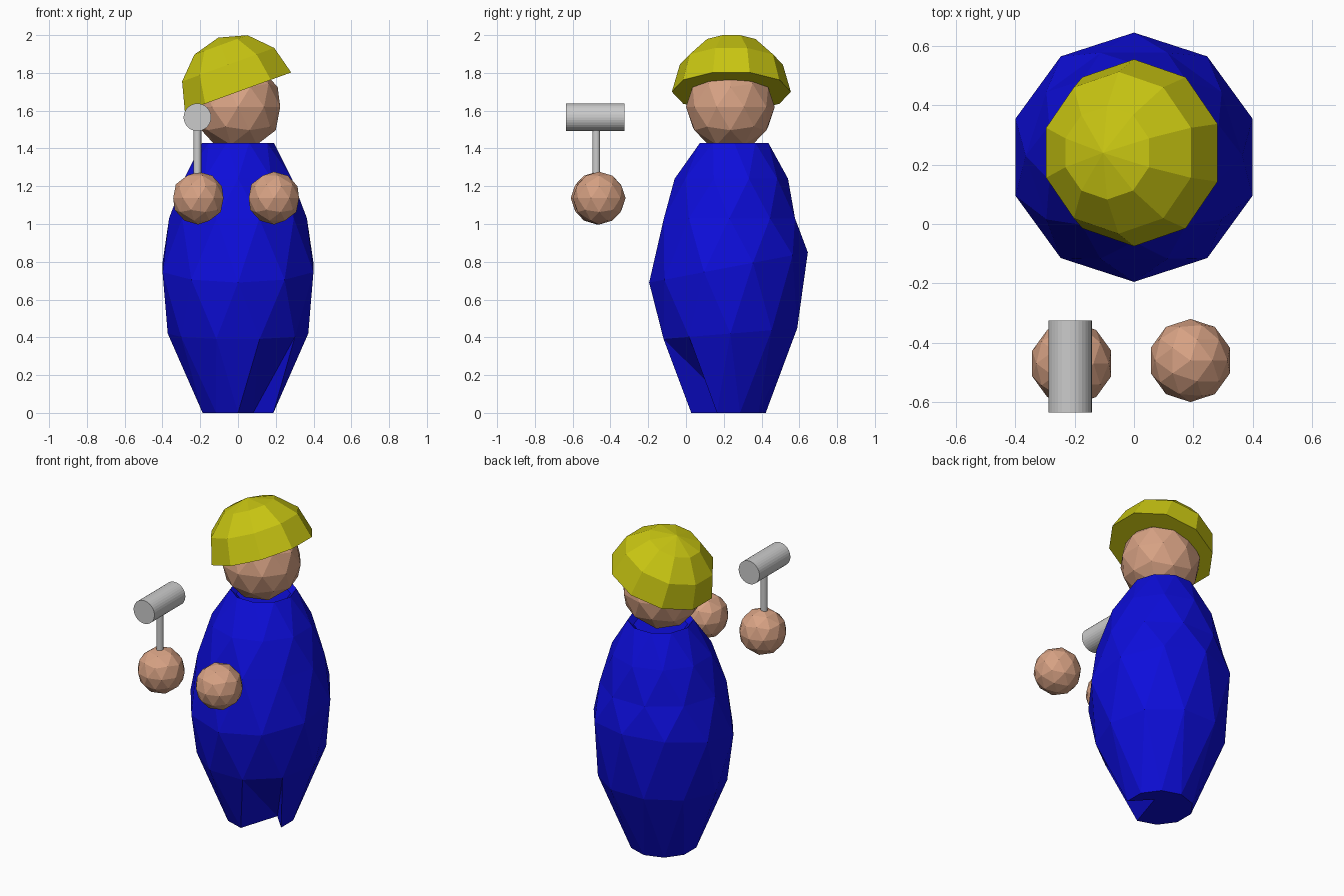
import bpy, bmesh, math
from mathutils import Matrix, Vector

if "Cube" in bpy.data.objects:
    bpy.data.objects.remove(bpy.data.objects["Cube"])


def material(name, rgb):
    m = bpy.data.materials.new(name)
    m.diffuse_color = (*rgb, 1)
    m.use_nodes = True
    m.node_tree.nodes["Principled BSDF"].inputs["Base Color"].default_value = m.diffuse_color
    return m


BLUE = material("overall blue", (0.004, 0.004, 0.70))
SKIN = material("skin", (0.68, 0.36, 0.23))
YELLOW = material("helmet yellow", (0.58, 0.56, 0.006))
STEEL = material("steel grey", (0.60, 0.60, 0.60))


def finish(bm, name, mat):
    bmesh.ops.recalc_face_normals(bm, faces=bm.faces)
    me = bpy.data.meshes.new(name)
    bm.to_mesh(me)
    bm.free()
    me.materials.append(mat)
    ob = bpy.data.objects.new(name, me)
    bpy.context.collection.objects.link(ob)
    return ob


def ball(name, center, radius):
    bm = bmesh.new()
    bmesh.ops.create_icosphere(bm, subdivisions=2, radius=radius,
                               matrix=Matrix.Translation(center))
    return finish(bm, name, SKIN)


def rod(name, center, radius, length, axis):
    rot = Vector((0, 0, 1)).rotation_difference(Vector(axis)).to_matrix().to_4x4()
    bm = bmesh.new()
    bmesh.ops.create_cone(bm, cap_ends=True, segments=32, radius1=radius, radius2=radius,
                          depth=length, matrix=Matrix.Translation(center) @ rot)
    return finish(bm, name, STEEL)


# Body: staggered ten-sided rings joined by triangles
# (radius, height, height lean to the back, centre y)
N = 10
RINGS = [(0.197, 0.0, 0.0, 0.225), (0.372, 0.42, 0.03, 0.235), (0.42, 0.77, 0.08, 0.225),
         (0.365, 1.03, 0.0, 0.23), (0.30, 1.24, 0.0, 0.24), (0.19, 1.43, 0.0, 0.255)]
bm = bmesh.new()
rings = []
for i, (r, z, lean, cy) in enumerate(RINGS):
    ring = []
    for k in range(N):
        a = math.radians(-90 + 36 * k + (18 if i % 2 else 0))
        ring.append(bm.verts.new((r * math.cos(a), cy + r * math.sin(a), z + lean * math.sin(a))))
    rings.append(ring)
# Notch at the front of the hem
rings[0][1].co = (0.08, 0.28, 0.0)
for i in range(len(rings) - 1):
    lo, hi = rings[i], rings[i + 1]
    for k in range(N):
        n = (k + 1) % N
        if i % 2 == 0:
            bm.faces.new((lo[k], lo[n], hi[k]))
            bm.faces.new((lo[n], hi[n], hi[k]))
        else:
            bm.faces.new((lo[k], lo[n], hi[n]))
            bm.faces.new((lo[k], hi[n], hi[k]))
bm.faces.new(rings[0])
# Sunken collar
collar = [bm.verts.new((v.co.x * 0.82, 0.255 + (v.co.y - 0.255) * 0.82, 1.40)) for v in rings[-1]]
for k in range(N):
    n = (k + 1) % N
    bm.faces.new((rings[-1][k], rings[-1][n], collar[n], collar[k]))
bm.faces.new(collar)
finish(bm, "body", BLUE)

# Head and floating hands
ball("head", (0, 0.235, 1.62), 0.235)
ball("right_hand", (-0.21, -0.47, 1.137), 0.14)
ball("left_hand", (0.19, -0.46, 1.137), 0.14)

# Helmet: half of a ten-sided sphere, tilted to one side
bm = bmesh.new()
pole = bm.verts.new((0, 0, 0.305))
prev = None
for deg in (30, 60, 90):
    t = math.radians(deg)
    ring = [bm.verts.new((0.315 * math.sin(t) * math.cos(math.radians(36 * k + 18)),
                          0.315 * math.sin(t) * math.sin(math.radians(36 * k + 18)),
                          0.305 * math.cos(t))) for k in range(N)]
    for k in range(N):
        n = (k + 1) % N
        if prev:
            bm.faces.new((prev[k], ring[k], ring[n], prev[n]))
        else:
            bm.faces.new((pole, ring[k], ring[n]))
    prev = ring
bm.faces.new(prev)
bm.transform(Matrix.Translation((0, 0.24, 1.70)) @ Matrix.Rotation(math.radians(-20), 4, 'Y'))
finish(bm, "helmet", YELLOW)

# Hammer
rod("hammer_handle", (-0.215, -0.475, 1.37), 0.021, 0.34, (0, 0, 1))
rod("hammer_head", (-0.215, -0.48, 1.565), 0.073, 0.31, (0, 1, 0))
